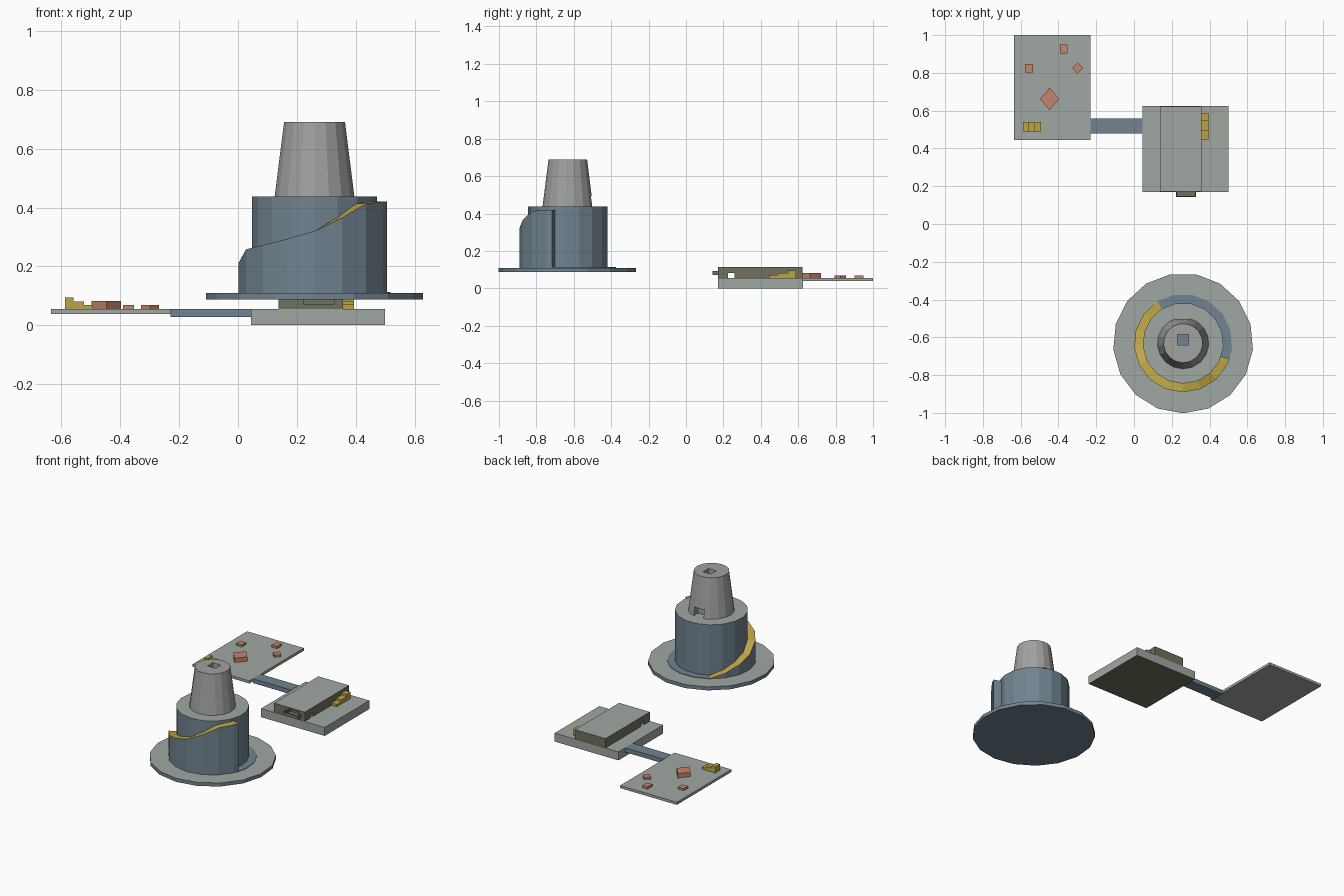
import bpy, bmesh, math
from mathutils import Matrix

if "Cube" in bpy.data.objects:
    bpy.data.objects.remove(bpy.data.objects["Cube"])


def material(name, r, g, b):
    m = bpy.data.materials.new(name)
    m.diffuse_color = (r, g, b, 1)
    m.use_nodes = True
    m.node_tree.nodes["Principled BSDF"].inputs["Base Color"].default_value = m.diffuse_color
    return m


GREY = material("pale_grey", .35, .39, .365)
STONE = material("stone_grey", .35, .36, .35)
BLUE = material("slate_blue", .165, .23, .28)
GOLD = material("ochre_gold", .50, .375, .06)
CLAY = material("terracotta", .56, .23, .145)
OLIVE = material("dull_olive", .16, .165, .11)


def finish(name, bm, mats, rule=None):
    bmesh.ops.recalc_face_normals(bm, faces=bm.faces)
    if rule:
        for f in bm.faces:
            f.material_index = rule(f)
    me = bpy.data.meshes.new(name)
    bm.to_mesh(me)
    bm.free()
    for m in mats:
        me.materials.append(m)
    ob = bpy.data.objects.new(name, me)
    bpy.context.collection.objects.link(ob)
    return ob


def box(name, x0, x1, y0, y1, z0, z1, mats, rule=None):
    bm = bmesh.new()
    bmesh.ops.create_cube(bm, size=1, matrix=Matrix.Translation(
        ((x0 + x1) / 2, (y0 + y1) / 2, (z0 + z1) / 2))
        @ Matrix.Diagonal((x1 - x0, y1 - y0, z1 - z0, 1)))
    return finish(name, bm, mats, rule)


def cut(ob, *bounds):
    """Subtract a box, then discard the cutter."""
    c = box("cutter", *bounds, list(ob.data.materials))
    c.hide_render = True
    mod = ob.modifiers.new("cut", 'BOOLEAN')
    mod.operation, mod.solver, mod.object = 'DIFFERENCE', 'EXACT', c
    bpy.context.view_layer.objects.active = ob
    bpy.ops.object.modifier_apply(modifier=mod.name)
    bpy.data.objects.remove(c)


def top_face(f):
    return 0 if f.normal.z > .5 else 1


# ---- round tower: 17-sided, one corner facing the front ----
CX, CY, N = .26, -.631, 17
STEP = 360 / N


def polar(r, deg, z):
    a = math.radians(deg)
    return (CX + r * math.cos(a), CY + r * math.sin(a), z)


def drum(name, r0, r1, z0, z1, mats, rule=None):
    bm = bmesh.new()
    rings = [[bm.verts.new(polar(r, 270 + STEP * i, z)) for i in range(N)]
             for r, z in ((r0, z0), (r1, z1))]
    for i in range(N):
        j = (i + 1) % N
        bm.faces.new((rings[0][i], rings[0][j], rings[1][j], rings[1][i]))
    bm.faces.new(rings[0][::-1])
    bm.faces.new(rings[1])
    return finish(name, bm, mats, rule)


def ring_strip(name, r0, r1, z0, profile, mats, rule=None):
    """Solid strip of ring whose top follows (angle, height) pairs."""
    bm = bmesh.new()
    secs = [[bm.verts.new(polar(r, a, z)) for r, z in
             ((r0, z0), (r1, z0), (r1, h), (r0, h))] for a, h in profile]
    for s, t in zip(secs, secs[1:]):
        for k in range(4):
            m = (k + 1) % 4
            bm.faces.new((s[k], s[m], t[m], t[k]))
    bm.faces.new(secs[0])
    bm.faces.new(secs[-1])
    return finish(name, bm, mats, rule)


drum("tower_base_disc", .371, .371, .087, .11, [GREY, BLUE], top_face)
drum("tower_drum", .214, .214, .105, .437, [GREY, BLUE], top_face)

# spiral ramp climbing counter-clockwise round the drum
heights = [.111, .14, .175, .21, .258, .272, .293, .32, .365, .413, .42]
ramp = [(270 + STEP * (i - 7), h) for i, h in enumerate(heights)]
ramp.append((341, .42))
ring_strip("spiral_ramp", .205, .26, .105, ramp, [GOLD, BLUE],
           lambda f: 0 if f.normal.z > .2 else 1)
# flat landing closing the ring on the base disc
landing = [(341, .113)] + [(270 + STEP * k, .113) for k in range(4, 11)]
ring_strip("ramp_landing", .205, .26, .105, landing, [BLUE])

# tapered upper tower with roof hatch and rear doorway
cone = drum("tower_top", .137, .104, .43, .69, [STONE, BLUE])
cut(cone, CX - .029, CX + .029, CY - .01, CY + .045, .62, .75)
cut(cone, CX - .035, CX + .035, CY + .085, CY + .2, .437, .492)
for p in cone.data.polygons:
    p.material_index = 1 if p.normal.z > .5 and p.center.z < .66 else 0

# ---- left yard, bridge and right foundation ----
box("yard_slab", -.635, -.23, .445, 1, .038, .055, [GREY])
box("bridge", -.23, .045, .48, .558, .028, .056, [BLUE])
box("house_foundation", .045, .5, .17, .625, 0, .055, [GREY, OLIVE],
    lambda f: 1 if f.normal.z < -.5 else 0)

# ---- low house: side passage and balcony door ----
house = box("house", .138, .357, .172, .623, .05, .115, [OLIVE, GREY])
cut(house, .05, .45, .225, .26, .055, .081)
cut(house, .235, .315, .1, .2, .077, .104)
for p in house.data.polygons:
    p.material_index = 1 if p.normal.z > .5 and p.center.z > .11 else 0

# balcony floor and rails
box("balcony_floor", .222, .328, .143, .172, .07, .077, [OLIVE])
box("balcony_front_rail", .222, .328, .143, .149, .077, .092, [OLIVE])
for i, x in enumerate((.222, .322)):
    box(f"balcony_side_rail_{i}", x, x + .006, .149, .172, .077, .092, [OLIVE])

# ---- stairs ----
for i, (y0, y1, z) in enumerate(((.444, .492, .07), (.492, .545, .082),
                                 (.545, .587, .096))):
    box(f"house_step_{i}", .355, .394, y0, y1, .052, z, [GOLD])
for i, (x0, x1, z) in enumerate(((-.587, -.559, .094), (-.559, -.523, .081),
                                 (-.523, -.492, .069))):
    box(f"yard_step_{i}", x0, x1, .49, .54, .052, z, [GOLD])

# ---- crates in the yard ----
box("crate_back", -.391, -.353, .902, .95, .052, .069, [CLAY])
box("crate_left", -.577, -.535, .803, .846, .052, .069, [CLAY])


def diamond(name, x, y, rx, ry, z1):
    bm = bmesh.new()
    bmesh.ops.create_cone(
        bm, cap_ends=True, segments=4, radius1=1, radius2=1, depth=1,
        matrix=Matrix.Translation((x, y, (.052 + z1) / 2))
        @ Matrix.Diagonal((rx, ry, z1 - .052, 1)))
    finish(name, bm, [CLAY])


diamond("crate_right", -.299, .825, .03, .03, .069)
diamond("crate_large", -.447, .662, .05, .06, .083)
